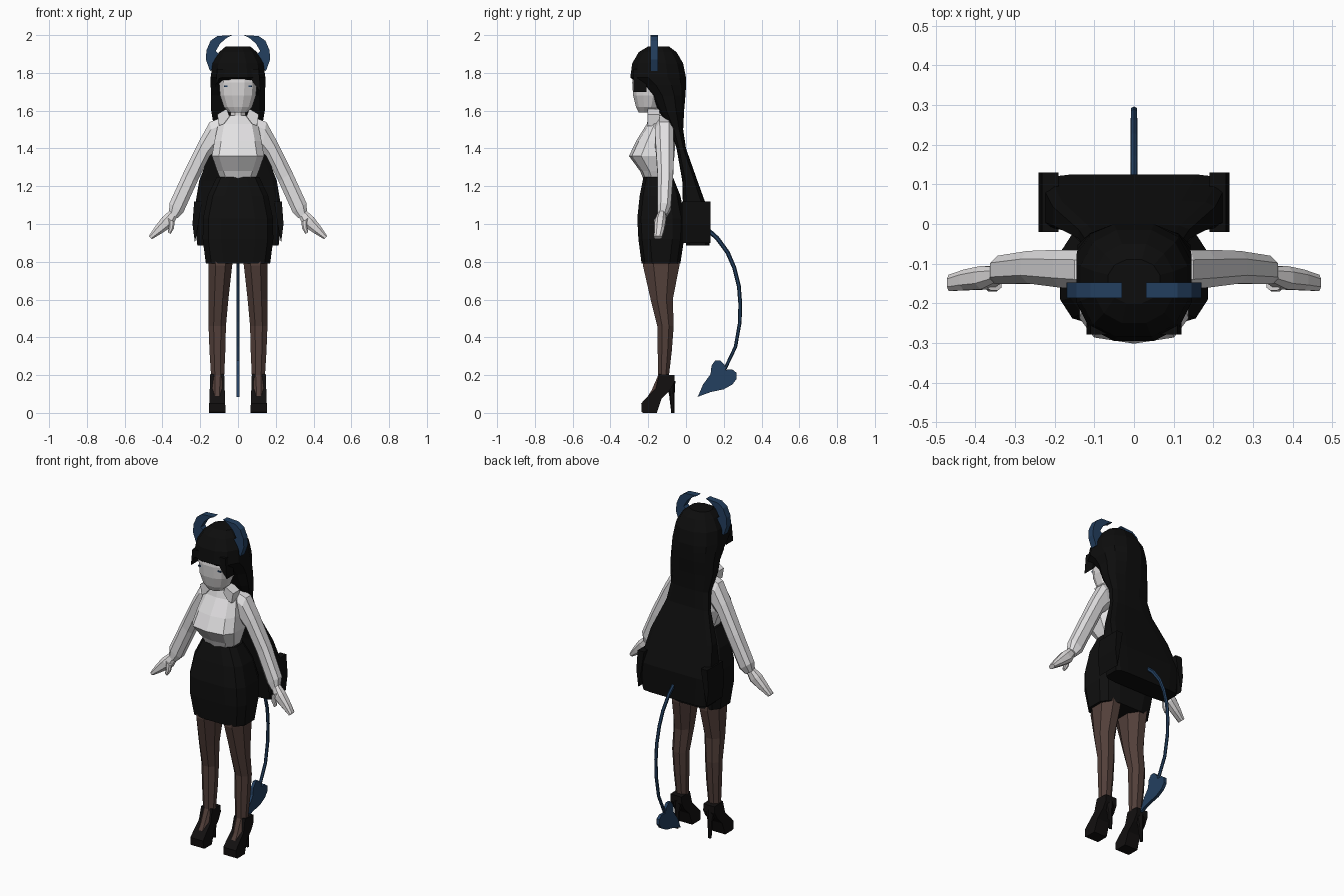
import bpy, bmesh, math
from mathutils import Vector


def material(name, rgb):
    m = bpy.data.materials.new(name)
    m.diffuse_color = (*rgb, 1)
    return m


BLACK = material("hair black", (0.004, 0.004, 0.004))
CLOTH = material("skirt black", (0.005, 0.005, 0.005))
SHOE = material("shoe black", (0.006, 0.005, 0.005))
SHIRT = material("shirt white", (0.76, 0.75, 0.76))
SKIN = material("pale skin", (0.72, 0.70, 0.70))
STOCKING = material("brown stocking", (0.085, 0.05, 0.042))
BLUE = material("dark blue", (0.017, 0.05, 0.115))


def finish(name, bm, mat, mirror=False):
    bmesh.ops.recalc_face_normals(bm, faces=bm.faces)
    me = bpy.data.meshes.new(name)
    bm.to_mesh(me)
    bm.free()
    me.materials.append(mat)
    ob = bpy.data.objects.new(name, me)
    bpy.context.collection.objects.link(ob)
    if mirror:
        ob.modifiers.new("Mirror", 'MIRROR')
    return ob


def ring(c, u, v, n, e=1.0):
    """Superellipse section round c with half axes u and v."""
    def p(t):
        return math.copysign(abs(t) ** e, t) if abs(t) > 1e-6 else 0
    k = p(math.cos(math.pi / n))
    out = []
    for i in range(n):
        a = (i + 0.5) * math.tau / n
        out.append(Vector(c) + (Vector(u) * p(math.cos(a)) + Vector(v) * p(math.sin(a))) / k)
    return out


def loft(name, rings, mat, mirror=False):
    bm = bmesh.new()
    rows = [[bm.verts.new(p) for p in r] for r in rings]
    n = len(rows[0])
    for a, b in zip(rows, rows[1:]):
        for i in range(n):
            j = (i + 1) % n
            bm.faces.new((a[i], a[j], b[j], b[i]))
    bm.faces.new(rows[0])
    bm.faces.new(rows[-1])
    return finish(name, bm, mat, mirror)


def stack(name, rows, mat, n=12, mirror=False):
    """Level sections: z, centre x, half width, front y, back y, squareness."""
    return loft(name, [ring((x, (f + b) / 2, z), (w, 0, 0), (0, (b - f) / 2, 0), n, e)
                       for z, x, w, f, b, e in rows], mat, mirror)


def limb(name, rows, mat):
    """Sections between an outer and an inner xz point, with a y range."""
    rs = []
    for ox, oz, ix, iz, f, b in rows:
        rs.append(ring(((ox + ix) / 2, (f + b) / 2, (oz + iz) / 2),
                       ((ox - ix) / 2, 0, (oz - iz) / 2), (0, (b - f) / 2, 0), 8, 0.8))
    return loft(name, rs, mat, True)


def prism(name, pts, lo, hi, place, mat, mirror=False):
    """Flat outline pushed from lo to hi; place maps (a, b, depth) to xyz."""
    bm = bmesh.new()
    A = [bm.verts.new(place(a, b, lo)) for a, b in pts]
    B = [bm.verts.new(place(a, b, hi)) for a, b in pts]
    n = len(pts)
    for i in range(n):
        bm.faces.new((A[i], A[(i + 1) % n], B[(i + 1) % n], B[i]))
    caps = [bm.faces.new(A), bm.faces.new(B)]
    bmesh.ops.recalc_face_normals(bm, faces=bm.faces)
    bmesh.ops.triangulate(bm, faces=caps)
    return finish(name, bm, mat, mirror)


def xz(a, b, d):
    return (a, d, b)


def yz(a, b, d):
    return (d, a, b)


# Head and neck
stack("head", [(1.59, 0, .045, -.25, -.17, .9), (1.62, 0, .075, -.265, -.14, .9),
               (1.68, 0, .095, -.28, -.12, .85), (1.75, 0, .1, -.285, -.1, .8),
               (1.82, 0, .1, -.275, -.1, .8)], SKIN)
stack("neck", [(1.52, 0, .045, -.19, -.1, 1), (1.64, 0, .035, -.19, -.12, 1)], SKIN, 8)
prism("eye", [(.055, 1.724), (.075, 1.724), (.075, 1.732), (.055, 1.732)],
      -.274, -.266, xz, BLUE, True)

# Hair: crown, then long back fall
stack("hair", [(1.94, 0, .065, -.2, -.09, .9), (1.91, 0, .1, -.25, -.05, .9),
               (1.85, 0, .135, -.285, -.015, .85), (1.775, 0, .145, -.295, 0, .8),
               (1.735, 0, .145, -.235, 0, .8), (1.68, 0, .142, -.185, -.003, .8),
               (1.6, 0, .142, -.145, -.01, .75), (1.5, 0, .125, -.085, -.015, .7),
               (1.4, 0, .14, -.05, 0, .6), (1.23, 0, .205, -.02, .06, .4),
               (1.05, 0, .235, -.015, .125, .3), (0.885, 0, .215, 0, .125, .3)], BLACK)
prism("side_strand", [(.19, 1.12), (.232, 1.12), (.241, 1.0), (.228, .9), (.21, 1.0)],
      -.02, .13, xz, BLACK, True)
prism("fringe", [(-.11, 1.82), (.11, 1.82), (.12, 1.7), (.095, 1.73), (.07, 1.765),
                 (0, 1.755), (-.06, 1.785), (-.1, 1.77), (-.12, 1.72)],
      -.279, -.21, xz, BLACK)

# Horns
prism("horn", [(.148, 1.81), (.17, 1.87), (.167, 1.92), (.145, 1.97), (.11, 1.995),
               (.03, 2.0), (.06, 1.985), (.095, 1.955), (.118, 1.915), (.085, 1.885),
               (.11, 1.83)], -.187, -.147, xz, BLUE, True)

# Shirt, collar and sleeves
stack("shirt", [(1.22, 0, .085, -.215, -.08, .8), (1.28, 0, .11, -.24, -.075, .75),
                (1.36, 0, .138, -.298, -.065, .65), (1.44, 0, .125, -.26, -.06, .7),
                (1.53, 0, .105, -.205, -.07, .75), (1.575, 0, .06, -.195, -.1, .9)], SHIRT, 10)
prism("collar", [(.075, 1.53), (.1, 1.52), (.11, 1.58), (.06, 1.61), (.045, 1.57)],
      -.205, -.14, xz, SHIRT, True)
limb("sleeve", [(.07, 1.57, .09, 1.42, -.165, -.07), (.15, 1.54, .125, 1.38, -.165, -.065),
                (.205, 1.44, .15, 1.36, -.16, -.065), (.287, 1.275, .215, 1.225, -.15, -.068),
                (.363, 1.11, .29, 1.06, -.152, -.08), (.365, 1.06, .32, 1.03, -.15, -.1)], SHIRT)

# Hands
limb("hand", [(.362, 1.07, .322, 1.04, -.148, -.108), (.402, 1.035, .345, .99, -.165, -.106),
              (.44, .985, .4, .953, -.167, -.115), (.472, .937, .455, .92, -.169, -.128)], SKIN)
limb("thumb", [(.37, 1.03, .335, 1.01, -.168, -.14), (.365, .99, .34, .975, -.17, -.148),
               (.372, .957, .357, .947, -.17, -.155)], SKIN)

# Skirt
stack("skirt", [(.79, 0, .17, -.235, -.03, .6), (.92, 0, .187, -.252, -.01, .55),
                (1.03, 0, .185, -.258, -.005, .55), (1.15, 0, .16, -.245, -.03, .6),
                (1.25, 0, .112, -.225, -.07, .75)], CLOTH)

# Legs
stack("leg", [(.86, .09, .07, -.22, -.04, 1), (.78, .093, .062, -.228, -.035, 1),
              (.6, .103, .052, -.187, -.07, 1), (.46, .11, .046, -.152, -.065, 1),
              (.33, .109, .042, -.15, -.075, 1), (.2, .108, .035, -.147, -.09, 1),
              (.12, .11, .03, -.182, -.11, 1), (.07, .11, .033, -.213, -.14, 1)],
      STOCKING, 8, True)

# Shoes: body narrows towards the ankle, thin separate heel
shoe = prism("shoe", [(-.235, .005), (-.237, .05), (-.215, .075), (-.16, .13), (-.142, .205),
                      (-.062, .2), (-.062, .16), (-.085, .12), (-.13, .075), (-.155, 0),
                      (-.225, 0)], -1, 1, yz, SHOE, True)
for v in shoe.data.vertices:
    v.co.x = .11 + v.co.x * (.044 - .035 * v.co.z)
stack("heel", [(0, .11, .009, -.077, -.063, 1), (.1, .11, .013, -.088, -.062, 1),
               (.17, .11, .028, -.11, -.06, 1)], SHOE, 6, True)

# Tail: tapered square rod along a path, then a heart-shaped tip
path = [Vector((0, y, z)) for y, z in
        [(.04, 1.0), (.12, .965), (.165, .925), (.22, .85), (.255, .77), (.28, .67), (.287, .58),
         (.285, .48), (.262, .35), (.205, .23), (.18, .18)]]
rings = []
for i, p in enumerate(path):
    t = (path[min(i + 1, len(path) - 1)] - path[max(i - 1, 0)]).normalized()
    r = .011 - .0004 * i
    rings.append(ring(p, (.008, 0, 0), (0, -t.z * r, t.y * r), 6))
loft("tail", rings, BLUE)
prism("tail_tip", [(.062, .085), (.09, .15), (.13, .205), (.135, .25), (.155, .278), (.18, .278),
                   (.203, .255), (.21, .228), (.245, .23), (.268, .212), (.268, .18),
                   (.245, .15), (.2, .125), (.13, .11)], -.009, .009, yz, BLUE)
